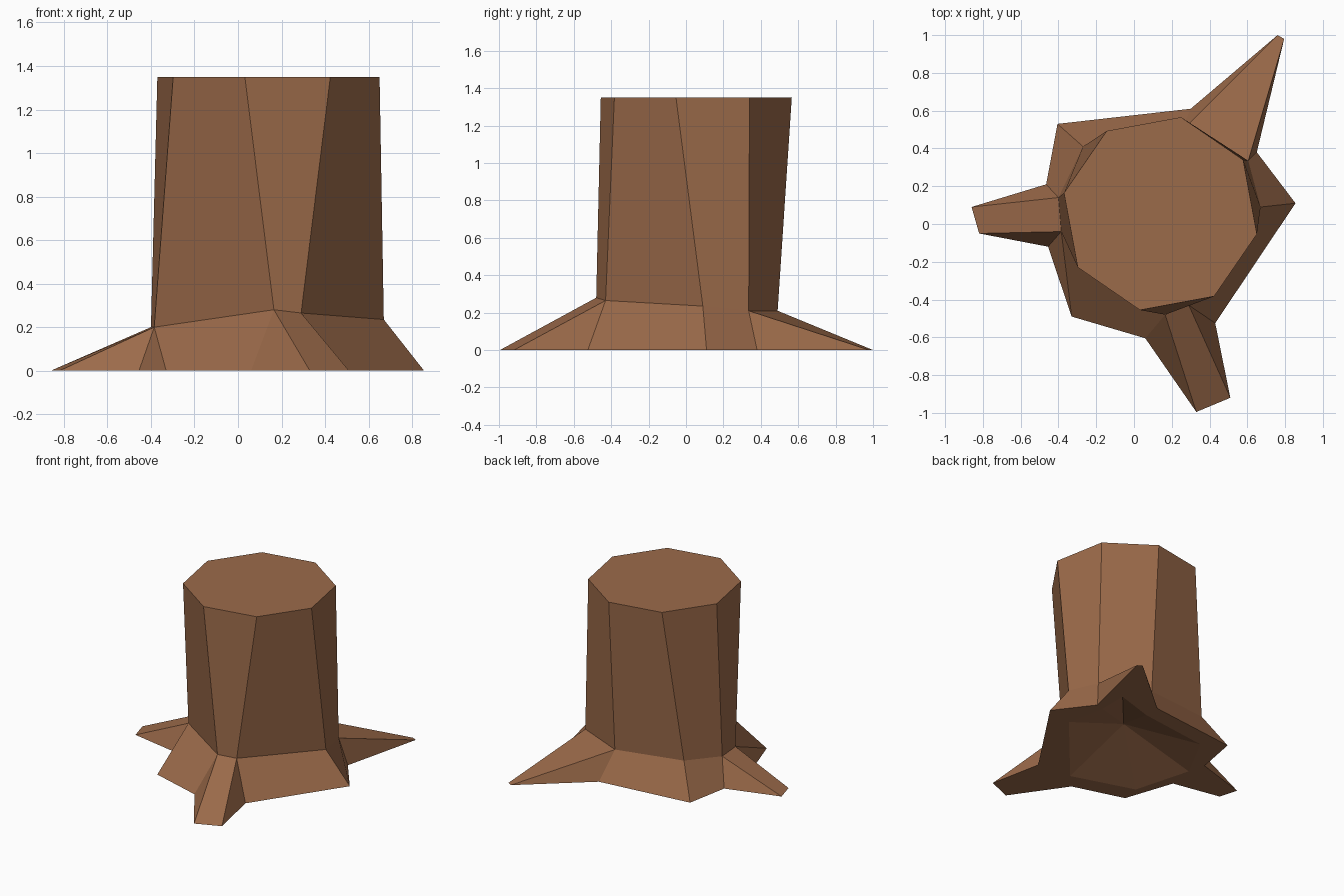
import bpy, bmesh, math

if "Cube" in bpy.data.objects:
    bpy.data.objects.remove(bpy.data.objects["Cube"])

bark = bpy.data.materials.new("bark brown")
bark.diffuse_color = (0.33, 0.145, 0.068, 1)
bark.use_nodes = True
bark.node_tree.nodes["Principled BSDF"].inputs["Base Color"].default_value = bark.diffuse_color

bm = bmesh.new()


def ring(points):
    return [bm.verts.new(p) for p in points]


# Cut top: slightly turned regular octagon
CX, CY, R = 0.14, 0.055, 0.522
START = math.radians(-102)
top = ring([(CX + R * math.cos(START + i * math.pi / 4),
             CY + R * math.sin(START + i * math.pi / 4), 1.35) for i in range(8)])

# Collar where the trunk meets the roots
collar = ring([(0.165, -0.48, 0.28), (0.29, -0.43, 0.265), (0.67, 0.09, 0.235),
               (0.605, 0.335, 0.21), (0.25, 0.49, 0.21), (-0.27, 0.41, 0.235),
               (-0.40, 0.14, 0.20), (-0.385, -0.04, 0.20)])

# Ground outline of the roots: (x, y, index of collar corner it hangs from)
outline = [(0.33, -0.995, 0), (0.51, -0.92, 1), (0.43, -0.525, 1),
           (0.855, 0.11, 2), (0.65, 0.38, 3), (0.795, 0.98, 3),
           (0.76, 1.0, 4), (0.30, 0.61, 4), (-0.405, 0.53, 5),
           (-0.465, 0.21, 6), (-0.86, 0.09, 6), (-0.82, -0.05, 7),
           (-0.455, -0.12, 7), (-0.33, -0.49, 7), (0.06, -0.605, 0)]
ground = ring([(x, y, 0) for x, y, _ in outline])

# Trunk sides and cut top
bm.faces.new(top)
for i in range(8):
    j = (i + 1) % 8
    bm.faces.new((collar[i], collar[j], top[j], top[i]))

# Root flare: quads between collar corners, triangles around a shared corner
for i in range(len(outline)):
    j = (i + 1) % len(outline)
    a, b = collar[outline[i][2]], collar[outline[j][2]]
    loop = (ground[i], ground[j], a) if a is b else (ground[i], ground[j], b, a)
    bm.faces.new(loop)

# Hollow underside: flat rim and shallow cone
hollow = ring([(x, y, 0) for x, y in (
    (0.16, -0.50), (0.65, 0.07), (0.59, 0.36), (0.59, 0.58), (0.30, 0.49),
    (-0.25, 0.42), (-0.43, 0.08), (-0.31, -0.35))])
apex = bm.verts.new((CX, CY, 0.18))
rim = []
for i in range(len(hollow)):
    j = (i + 1) % len(hollow)
    bm.faces.new((hollow[j], hollow[i], apex))
    rim.append(bm.edges.get((hollow[i], hollow[j])))
for i in range(len(ground)):
    rim.append(bm.edges.get((ground[i], ground[(i + 1) % len(ground)])))
bmesh.ops.triangle_fill(bm, edges=rim, use_beauty=True, normal=(0, 0, -1))
bmesh.ops.recalc_face_normals(bm, faces=bm.faces[:])

mesh = bpy.data.meshes.new("tree_stump")
bm.to_mesh(mesh)
bm.free()
mesh.materials.append(bark)
bpy.context.collection.objects.link(bpy.data.objects.new("tree_stump", mesh))
